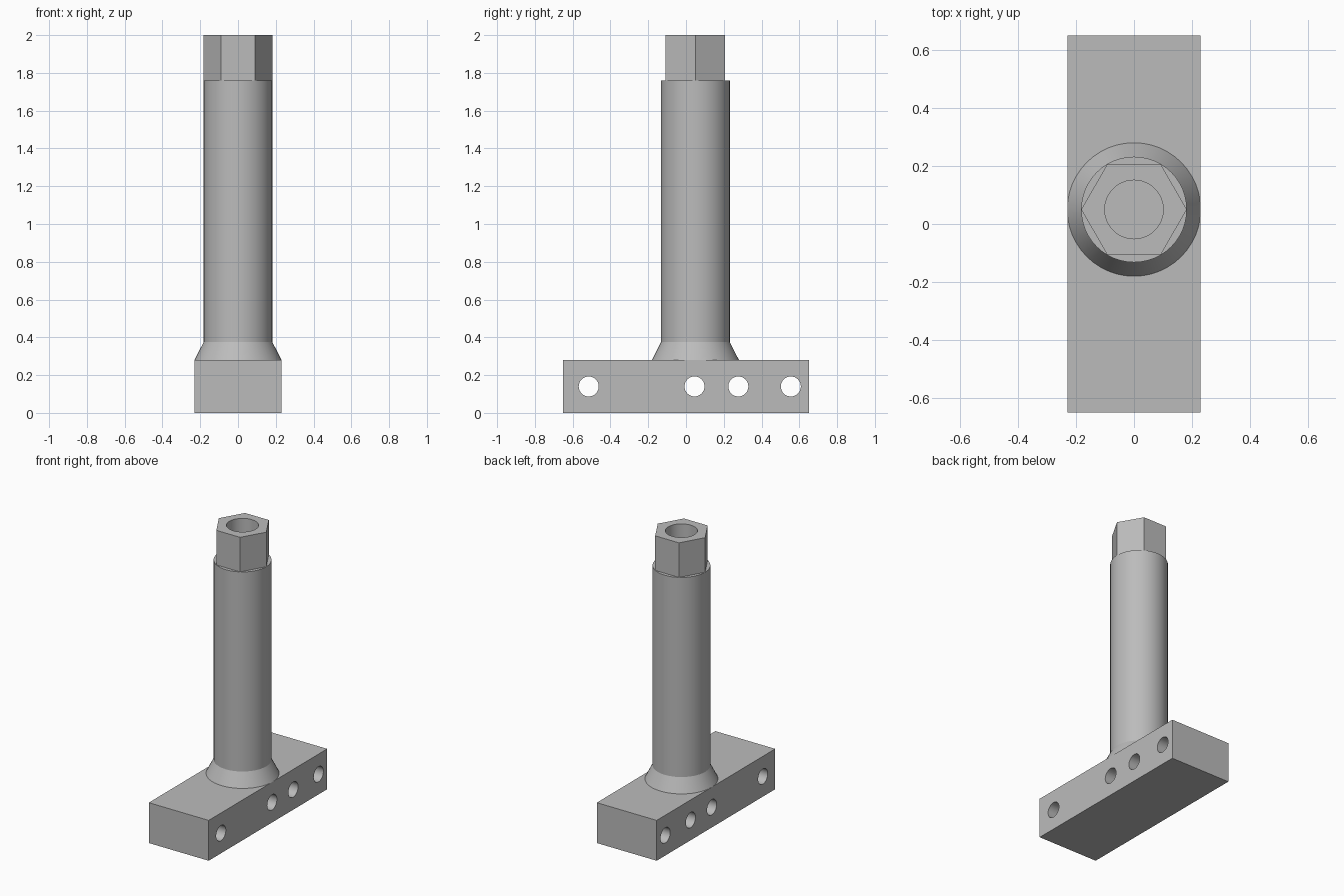
import bpy
import bmesh
import math
from mathutils import Matrix

cube = bpy.data.objects.get("Cube")
if cube:
    bpy.data.objects.remove(cube, do_unlink=True)

COLUMN_Y = 0.05
BLOCK_TOP = 0.28
SHOULDER = 1.76
TOP = 2.0
SHAFT_R = 0.182
BORE_R = 0.101
SEGMENTS = 48

grey = bpy.data.materials.new("plain grey")
grey.use_nodes = True
colour = (0.5, 0.5, 0.5, 1)
grey.diffuse_color = colour
grey.node_tree.nodes["Principled BSDF"].inputs["Base Color"].default_value = colour


def finish(name, bm):
    """Turn a bmesh into a grey object."""
    bmesh.ops.recalc_face_normals(bm, faces=bm.faces)
    mesh = bpy.data.meshes.new(name)
    bm.to_mesh(mesh)
    bm.free()
    mesh.materials.append(grey)
    obj = bpy.data.objects.new(name, mesh)
    bpy.context.collection.objects.link(obj)
    return obj


def prism(name, radius, length, sides, matrix):
    bm = bmesh.new()
    bmesh.ops.create_cone(bm, cap_ends=True, segments=sides, radius1=radius,
                          radius2=radius, depth=length, matrix=matrix)
    return finish(name, bm)


def select(obj):
    bpy.ops.object.select_all(action='DESELECT')
    obj.select_set(True)
    bpy.context.view_layer.objects.active = obj


def cut(obj, cutter):
    """Drill the cutter out of the object and discard the cutter."""
    select(obj)
    mod = obj.modifiers.new("drill", 'BOOLEAN')
    mod.operation = 'DIFFERENCE'
    mod.solver = 'EXACT'
    mod.object = cutter
    bpy.ops.object.modifier_apply(modifier=mod.name)
    bpy.data.objects.remove(cutter, do_unlink=True)


# Base block with four cross holes
bm = bmesh.new()
bmesh.ops.create_cube(bm, size=1, matrix=Matrix.Translation((0, 0, BLOCK_TOP / 2))
                      @ Matrix.Diagonal((0.46, 1.3, BLOCK_TOP, 1)))
block = finish("base_block", bm)
for y in (-0.515, 0.045, 0.277, 0.555):
    cut(block, prism("hole_cutter", 0.053, 1, 32,
                     Matrix.Translation((0, y, 0.14)) @ Matrix.Rotation(math.pi / 2, 4, 'Y')))

# Hollow shaft with flared foot, turned from a profile
profile = [(0.23, BLOCK_TOP), (SHAFT_R, 0.375), (SHAFT_R, SHOULDER),
           (BORE_R, SHOULDER), (BORE_R, BLOCK_TOP)]
bm = bmesh.new()
points = [bm.verts.new((r, COLUMN_Y, z)) for r, z in profile]
edges = [bm.edges.new(pair) for pair in zip(points, points[1:] + points[:1])]
bmesh.ops.spin(bm, geom=points + edges, cent=(0, COLUMN_Y, 0), axis=(0, 0, 1),
               angle=math.tau, steps=SEGMENTS)
bmesh.ops.remove_doubles(bm, verts=bm.verts, dist=0.0001)
shaft = finish("shaft", bm)

# Hexagonal head with the bore through it, seated in the shaft
seat = SHOULDER - 0.01
middle = Matrix.Translation((0, COLUMN_Y, (seat + TOP) / 2))
head = prism("hex_head", SHAFT_R, TOP - seat, 6, middle @ Matrix.Rotation(math.pi / 2, 4, 'Z'))
cut(head, prism("bore_cutter", BORE_R, 1, SEGMENTS, middle))

for obj in (block, shaft, head):
    select(obj)
    bpy.ops.object.shade_smooth_by_angle(angle=math.radians(25))
